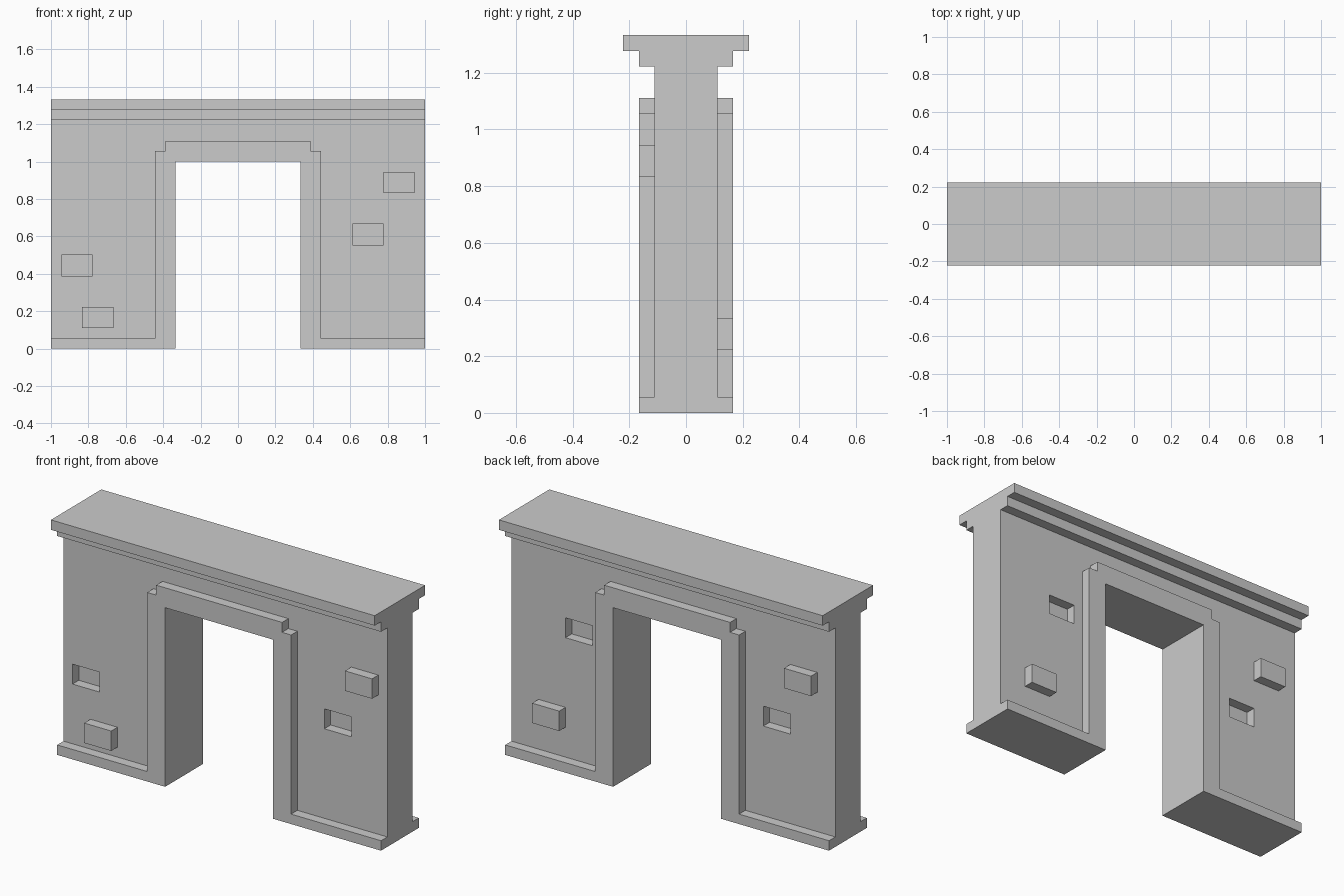
import bpy, bmesh, math

if "Cube" in bpy.data.objects:
    bpy.data.objects.remove(bpy.data.objects["Cube"])

U = 1 / 18  # modelling grid step


def prism(name, pts, to3d, a, b):
    """Extrude a closed 2D outline (in grid steps) from a to b."""
    bm = bmesh.new()
    lo = [bm.verts.new([c * U for c in to3d(p, q, a)]) for p, q in pts]
    hi = [bm.verts.new([c * U for c in to3d(p, q, b)]) for p, q in pts]
    bm.faces.new(lo)
    bm.faces.new(hi[::-1])
    n = len(pts)
    for i in range(n):
        j = (i + 1) % n
        bm.faces.new((lo[i], hi[i], hi[j], lo[j]))
    bmesh.ops.recalc_face_normals(bm, faces=bm.faces[:])
    me = bpy.data.meshes.new(name)
    bm.to_mesh(me)
    bm.free()
    ob = bpy.data.objects.new(name, me)
    bpy.context.collection.objects.link(ob)
    return ob


def front(p, q, d):
    return (p, d, q)


def side(p, q, d):
    return (d, p, q)


def mirrored(half):
    """Complete an outline that is symmetric about its first axis."""
    return half + [(-p, q) for p, q in reversed(half)]


def combine(target, tool, operation):
    """Boolean the tool into the target and remove the tool."""
    tool.hide_render = True
    mod = target.modifiers.new(tool.name, 'BOOLEAN')
    mod.operation = operation
    mod.solver = 'EXACT'
    mod.object = tool
    bpy.context.view_layer.objects.active = target
    bpy.ops.object.modifier_apply(modifier=mod.name)
    bpy.data.objects.remove(tool)


# Wall slab with doorway
wall = prism("doorway_wall", mirrored([(6, 18), (6, 0), (18, 0), (18, 23)]), front, -2, 2)

# Raised door surround with shoulders, running into the base course
trim = mirrored([(6, 18), (6, 0), (18, 0), (18, 1), (8, 1), (8, 19), (7, 19), (7, 20)])
combine(wall, prism("surround_and_base", trim, front, -3, 3), 'UNION')

# Stepped cornice
cornice = mirrored([(2, 21.5), (2, 22), (3, 22), (3, 23), (4, 23), (4, 24)])
combine(wall, prism("cornice", cornice, side, -18, 18), 'UNION')

# Bricks: left x, bottom z, side (-1 front, 1 back), raised or sunken
bricks = [
    (-15, 2, -1, True), (14, 15, -1, True), (-17, 7, -1, False), (11, 10, -1, False),
    (12, 4, 1, True), (-16, 15, 1, True), (9, 13, 1, False), (-13, 10, 1, False),
]
for x, z, s, raised in bricks:
    outline = [(x, z), (x + 3, z), (x + 3, z + 2), (x, z + 2)]
    brick = prism("brick", outline, front, s * 1, s * 3)
    combine(wall, brick, 'UNION' if raised else 'DIFFERENCE')

# Merge leftover coplanar edges
bm = bmesh.new()
bm.from_mesh(wall.data)
bmesh.ops.remove_doubles(bm, verts=bm.verts[:], dist=1e-4)
bmesh.ops.dissolve_limit(bm, angle_limit=math.radians(1), verts=bm.verts[:], edges=bm.edges[:])
bm.to_mesh(wall.data)
bm.free()
